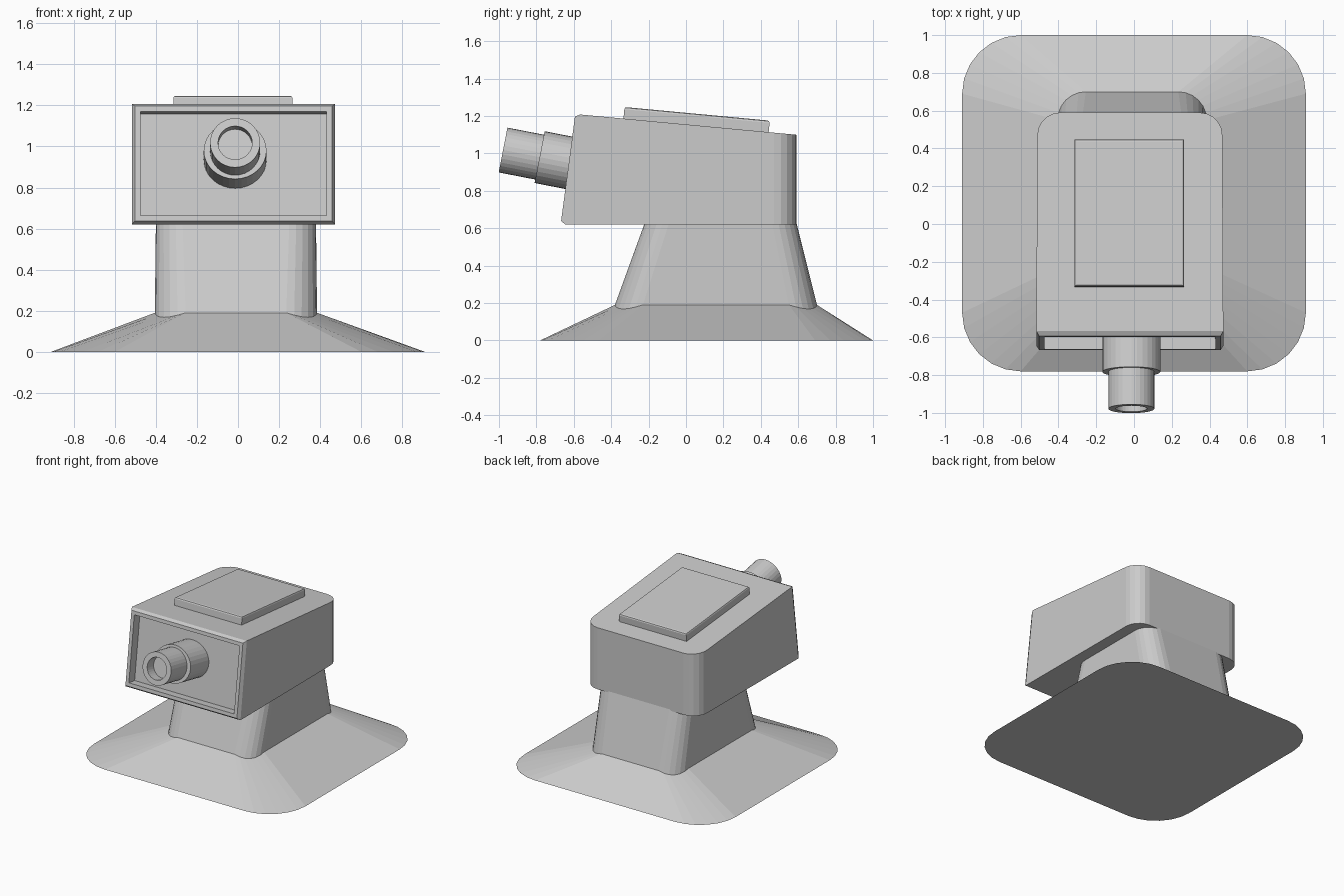
import bpy, bmesh
from math import sin, cos, pi, radians, atan
from mathutils import Vector, Matrix

if "Cube" in bpy.data.objects:
    bpy.data.objects.remove(bpy.data.objects["Cube"])


def finish(bm, name):
    bmesh.ops.recalc_face_normals(bm, faces=bm.faces)
    mesh = bpy.data.meshes.new(name)
    bm.to_mesh(mesh)
    bm.free()
    obj = bpy.data.objects.new(name, mesh)
    bpy.context.collection.objects.link(obj)
    return obj


def loft(rings):
    """Closed solid through rings with equal point counts."""
    bm = bmesh.new()
    rows = [[bm.verts.new(p) for p in ring] for ring in rings]
    n = len(rows[0])
    for a, b in zip(rows, rows[1:]):
        for i in range(n):
            j = (i + 1) % n
            bm.faces.new((a[i], a[j], b[j], b[i]))
    bm.faces.new(rows[0][::-1])
    bm.faces.new(rows[-1])
    bmesh.ops.recalc_face_normals(bm, faces=bm.faces)
    return bm


def rounded_ring(cx, hx, y0, y1, r, z, dip=0.0, steps=6):
    """Rounded rectangle; dip lowers the corner arcs."""
    cy, hy = (y0 + y1) / 2, (y1 - y0) / 2
    pts = []
    for k, (sx, sy) in enumerate(((1, 1), (-1, 1), (-1, -1), (1, -1))):
        for i in range(steps + 1):
            t = i / steps * pi / 2
            a = t + k * pi / 2
            pts.append((cx + sx * (hx - r) + r * cos(a),
                        cy + sy * (hy - r) + r * sin(a),
                        z - dip * sin(2 * t)))
    return pts


# Flared base and tapered neck share one seam ring
seam = rounded_ring(-0.01, 0.395, -0.38, 0.70, 0.15, 0.19, dip=0.022)
finish(loft([rounded_ring(0, 0.91, -0.78, 1.0, 0.31, 0), seam]), "flared_base")
finish(loft([seam, rounded_ring(-0.01, 0.39, -0.22, 0.59, 0.13, 0.63)]), "neck")

# Head: sloped top, leaning front, rounded back corners
SLOPE = 0.0936
CX = -0.022


def top_z(y):
    return 1.21 - SLOPE * (y + 0.59)


def head_outline(front_y):
    pts = [(CX - 0.495, front_y), (CX + 0.495, front_y)]
    r, hx, back = 0.12, 0.49, 0.59
    for side, start in ((1, 0), (-1, pi / 2)):
        for i in range(6):
            a = start + i / 5 * pi / 2
            pts.append((CX + side * (hx - r) + r * cos(a), back - r + r * sin(a)))
    return pts


bottom = [(x, y, 0.62) for x, y in head_outline(-0.645)]
top = [(x, y, top_z(y)) for x, y in head_outline(-0.567)]
bm = loft([bottom, top])
front = min(bm.faces, key=lambda f: f.calc_center_median().y)
normal = front.normal.copy()
# chamfer, flat rim, then sunken panel
for inset, push in ((0.015, 0.025), (0.027, 0), (0.001, -0.07)):
    bmesh.ops.inset_region(bm, faces=[front], thickness=inset, use_even_offset=True)
    bmesh.ops.translate(bm, verts=list(front.verts), vec=normal * push)
finish(bm, "head")

# Raised plate on the sloped top
bm = bmesh.new()
bmesh.ops.create_cube(bm, size=1)
bmesh.ops.scale(bm, vec=(0.58, 0.78, 0.10), verts=bm.verts)
edges = [e for e in bm.edges if all(v.co.z > 0 for v in e.verts)]
bmesh.ops.bevel(bm, geom=edges, offset=0.012, segments=2, profile=0.5, affect='EDGES')
plate = finish(bm, "top_plate")
plate.location = (-0.025, 0.055, top_z(0.055) + 0.012)
plate.rotation_euler.x = -atan(SLOPE)

# Nozzle: stepped tube with a blind bore, lathed along local z
SEG = 32
profile = [(0.153, 0.141, -0.50), (0.153, 0.141, -0.199), (0.122, 0.122, -0.199),
           (0.122, 0.122, 0), (0.083, 0.083, 0), (0.083, 0.083, -0.08)]
rings = [[(rx * cos(2 * pi * i / SEG), ry * sin(2 * pi * i / SEG), z)
          for i in range(SEG)] for rx, ry, z in profile]
nozzle = finish(loft(rings), "nozzle")
nozzle.location = (-0.014, -0.978, 1.018)
nozzle.rotation_euler.x = radians(79)
